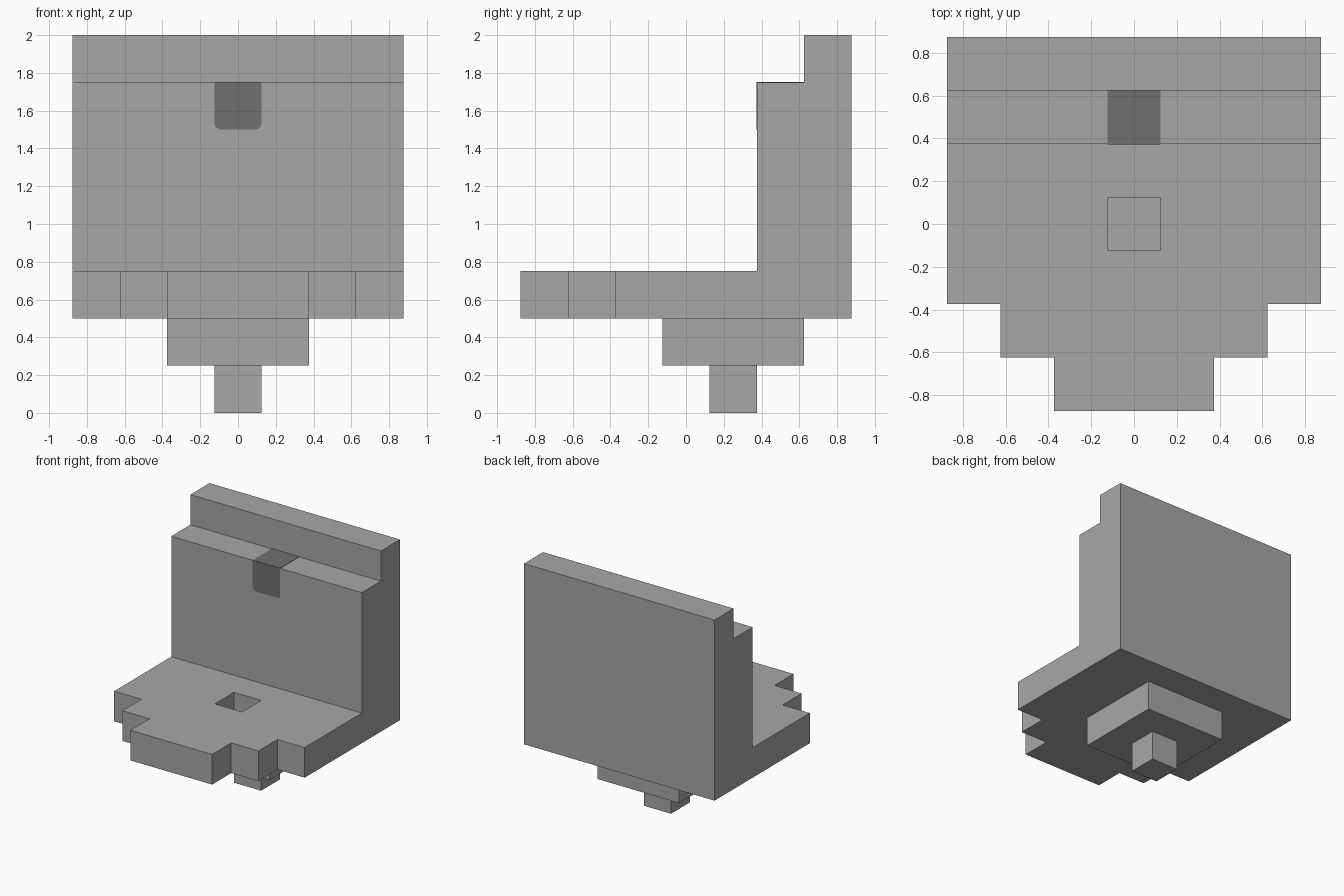
import bpy, bmesh

if "Cube" in bpy.data.objects:
    bpy.data.objects.remove(bpy.data.objects["Cube"])


def material(name, value):
    m = bpy.data.materials.new(name)
    m.diffuse_color = (value, value, value, 1)
    m.use_nodes = True
    m.node_tree.nodes["Principled BSDF"].inputs["Base Color"].default_value = m.diffuse_color
    return m


LIGHT = material("light grey", 0.386)
DARK = material("dark grey", 0.162)


def finish(name, bm, mat):
    bmesh.ops.recalc_face_normals(bm, faces=bm.faces)
    mesh = bpy.data.meshes.new(name)
    bm.to_mesh(mesh)
    bm.free()
    mesh.materials.append(mat)
    obj = bpy.data.objects.new(name, mesh)
    bpy.context.collection.objects.link(obj)
    return obj


def extrude_x(name, profile, half, mat, round_corners=0):
    """Extrude a (y, z) profile from -half to +half along x."""
    bm = bmesh.new()
    face = bm.faces.new([bm.verts.new((-half, y, z)) for y, z in profile])
    new = bmesh.ops.extrude_face_region(bm, geom=[face])["geom"]
    bmesh.ops.translate(bm, vec=(2 * half, 0, 0),
                        verts=[v for v in new if isinstance(v, bmesh.types.BMVert)])
    if round_corners:
        # round only the lengthwise (y) edges at the bottom
        low = min(z for _, z in profile)
        edges = [e for e in bm.edges
                 if all(abs(v.co.z - low) < 1e-5 for v in e.verts)
                 and abs(e.verts[0].co.y - e.verts[1].co.y) > 1e-4]
        bmesh.ops.bevel(bm, geom=edges, offset=round_corners, segments=4,
                        profile=0.5, affect='EDGES')
    return finish(name, bm, mat)


def box(name, x0, x1, y0, y1, z0, z1, mat=LIGHT):
    obj = extrude_x(name, [(y0, z0), (y1, z0), (y1, z1), (y0, z1)], (x1 - x0) / 2, mat)
    for v in obj.data.vertices:
        v.co.x += (x0 + x1) / 2
    return obj


# Seat, tank and lid in one stepped side profile
body = extrude_x("seat_and_tank", [
    (-0.875, 0.5), (0.875, 0.5), (0.875, 2), (0.625, 2), (0.625, 1.75),
    (0.375, 1.75), (0.375, 0.75), (-0.875, 0.75)], 0.875, LIGHT)

# Stepped front corners and the square bowl opening
cutters = [box("bowl_cutter", -0.125, 0.125, -0.125, 0.125, 0.4, 0.9)]
for s in (-1, 1):
    for x, y in ((0.625, -0.375), (0.375, -0.625)):
        a, b = sorted((s * x, s * 1.0))
        cutters.append(box("corner_cutter", a, b, -1, y, 0.4, 0.9))
for c in cutters:
    c.hide_render = True
    mod = body.modifiers.new("cut", 'BOOLEAN')
    mod.operation = 'DIFFERENCE'
    mod.solver = 'EXACT'
    mod.object = c
bpy.context.view_layer.objects.active = body
for mod in list(body.modifiers):
    bpy.ops.object.modifier_apply(modifier=mod.name)
for c in cutters:
    bpy.data.objects.remove(c)

# Bowl underside (its top closes the opening) and foot
box("bowl_base", -0.375, 0.375, -0.125, 0.625, 0.25, 0.5)
box("foot", -0.125, 0.125, 0.125, 0.375, 0, 0.25)

# Dark flush button wrapping the tank's front edge, rounded at the bottom
extrude_x("flush_button", [(0.372, 1.5), (0.624, 1.5), (0.624, 1.753), (0.372, 1.753)],
          0.125, DARK, round_corners=0.035)
